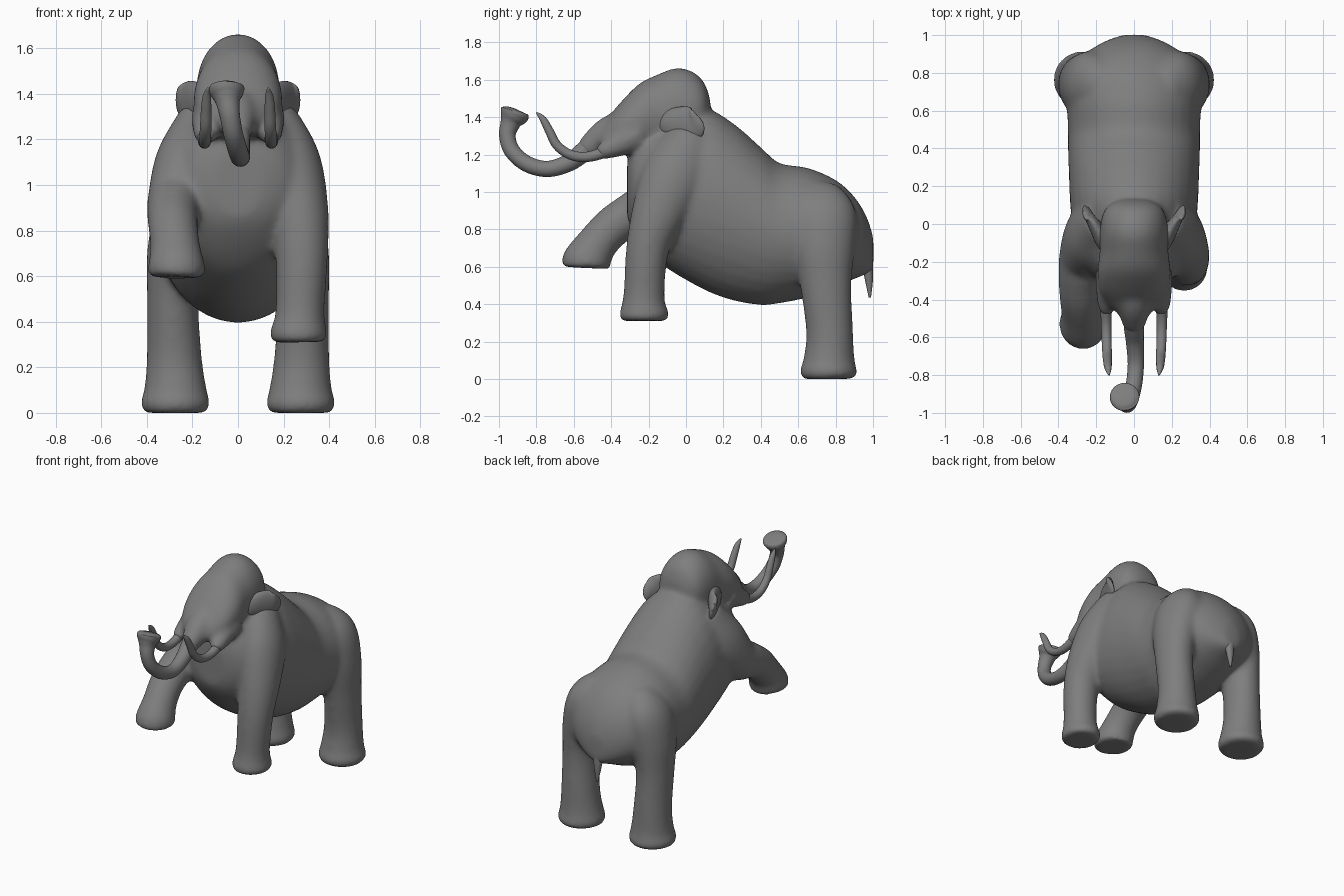
import bpy, bmesh, math
from mathutils import Vector

# Dark grey skin
GREY = bpy.data.materials.new("dark_grey")
GREY.diffuse_color = (.21, .21, .21, 1)


def spline(p, n):
    """Catmull-Rom resampling of tuples of any length."""
    q = [p[0]] + list(p) + [p[-1]]
    out = []
    for i in range(1, len(q) - 2):
        a, b, c, d = q[i - 1:i + 3]
        for k in range(n):
            t = k / n
            out.append([0.5 * (2 * B + (C - A) * t + (2 * A - 5 * B + 4 * C - D) * t * t
                               + (3 * B - A - 3 * C + D) * t ** 3)
                        for A, B, C, D in zip(a, b, c, d)])
    return out + [list(p[-1])]


def tube(bm, pts, axis=None, sides=32, steps=5):
    """Loft ellipses (x, y, z, half width, half depth) along a path."""
    s = spline(pts, steps)
    rings = []
    for i, (x, y, z, a, b) in enumerate(s):
        t = axis or (Vector(s[min(i + 1, len(s) - 1)][:3]) - Vector(s[max(i - 1, 0)][:3]))
        t = t.normalized()
        u = Vector((1, 0, 0))
        u = (u - t * u.dot(t)).normalized()
        v = t.cross(u)
        c = Vector((x, y, z))
        rings.append([bm.verts.new(c + u * a * math.cos(w) + v * b * math.sin(w))
                      for w in (2 * math.pi * k / sides for k in range(sides))])
    for r, q in zip(rings, rings[1:]):
        for k in range(sides):
            m = (k + 1) % sides
            bm.faces.new((r[k], r[m], q[m], q[k]))
    bm.faces.new(rings[0][::-1])
    bm.faces.new(rings[-1])


def along_y(rows):
    """Rows of (y, bottom z, top z, half width) to ellipse sections."""
    return [(0, y, (lo + hi) / 2, w, (hi - lo) / 2) for y, lo, hi, w in rows]


def round_path(pts):
    return [(x, y, z, r, r) for x, y, z, r in pts]


def flip(pts, s):
    return [(s * p[0],) + tuple(p[1:]) for p in pts]


def finish(name, bm):
    bmesh.ops.recalc_face_normals(bm, faces=bm.faces)
    for f in bm.faces:
        f.smooth = True
    me = bpy.data.meshes.new(name)
    bm.to_mesh(me)
    bm.free()
    me.materials.append(GREY)
    ob = bpy.data.objects.new(name, me)
    bpy.context.collection.objects.link(ob)
    return ob


def part(name, pts, sides=24):
    bm = bmesh.new()
    tube(bm, pts, sides=sides)
    return finish(name, bm)


bm = bmesh.new()
Y = Vector((0, 1, 0))

# Torso with shoulder hump
tube(bm, along_y([
    (-.315, .86, 1.16, .11), (-.28, .79, 1.25, .215), (-.20, .68, 1.34, .285), (-.10, .59, 1.39, .315),
    (.10, .475, 1.445, .338), (.25, .42, 1.37, .345), (.40, .395, 1.24, .35), (.50, .405, 1.155, .35),
    (.65, .435, 1.13, .355), (.80, .49, 1.065, .335), (.90, .535, .975, .26), (.965, .56, .87, .16),
    (1.002, .58, .76, .055)]), Y)

# Head: dome, face and jaw
tube(bm, along_y([
    (.13, 1.39, 1.50, .07), (.095, 1.30, 1.59, .14), (.035, 1.22, 1.645, .172), (-.05, 1.19, 1.665, .182),
    (-.15, 1.18, 1.63, .182), (-.25, 1.185, 1.58, .195), (-.35, 1.205, 1.48, .182),
    (-.42, 1.215, 1.395, .14), (-.48, 1.225, 1.33, .085)]), Y)

# Trunk root, blended into the face
tube(bm, round_path([(0, -.30, 1.36, .10), (0, -.42, 1.312, .088), (0, -.50, 1.252, .072),
                     (0, -.55, 1.213, .055)]))

# Hind legs
hind = [(.275, .763, 0, .136, .138), (.275, .763, .04, .155, .155), (.275, .765, .10, .138, .138),
        (.28, .768, .25, .121, .126), (.285, .748, .50, .115, .138), (.262, .735, .70, .138, .17),
        (.215, .73, .88, .14, .18), (.13, .71, 1.0, .09, .11)]
for s in (1, -1):
    tube(bm, flip(hind, s))

# Lowered front leg
shoulder = [(.215, -.05, 1.10, .147, .18), (.14, .03, 1.29, .12, .13)]
tube(bm, [(.267, -.225, .31, .115, .122), (.267, -.225, .35, .128, .135), (.272, -.225, .44, .108, .111),
          (.28, -.205, .70, .116, .116), (.265, -.14, .90, .132, .15)] + shoulder)

# Raised front leg
tube(bm, [(-.27, -.537, .595, .118, .126), (-.27, -.53, .63, .128, .132), (-.275, -.475, .725, .11, .11),
          (-.285, -.385, .82, .11, .11), (-.285, -.28, .885, .115, .12),
          (-.265, -.17, .94, .132, .15)] + flip(shoulder, -1))

# Tusk sockets
socket = round_path([(.12, -.25, 1.31, .085), (.133, -.34, 1.265, .072), (.143, -.42, 1.228, .054),
                     (.147, -.47, 1.205, .038)])
for s in (1, -1):
    tube(bm, flip(socket, s))

# Fuse the parts into one smooth skin
body = finish("animal_body", bm)
m = body.modifiers.new("fuse", 'REMESH')
m.mode = 'VOXEL'
m.voxel_size = .012
m.use_smooth_shade = True
m = body.modifiers.new("soften", 'SMOOTH')
m.factor = .5
m.iterations = 34

# Trunk with flared, rounded tip
part("trunk", round_path([
    (0, -.44, 1.295, .05), (0, -.49, 1.26, .056), (0, -.55, 1.212, .053), (.005, -.63, 1.155, .047),
    (.01, -.74, 1.123, .043), (.0, -.85, 1.15, .043), (-.02, -.93, 1.22, .043),
    (-.035, -.955, 1.30, .044), (-.045, -.94, 1.365, .053), (-.048, -.925, 1.40, .072),
    (-.05, -.914, 1.424, .078), (-.05, -.909, 1.438, .06), (-.05, -.907, 1.443, .005)]))

# Tail
part("tail", [(0, .93, .80, .05, .03), (0, .965, .69, .042, .034), (0, .972, .60, .034, .028),
              (0, .979, .52, .022, .02), (0, .983, .435, .006, .006)])

# Tusks and ears
tusk = round_path([(.14, -.38, 1.245, .034), (.147, -.46, 1.205, .03), (.147, -.54, 1.187, .027),
                   (.145, -.62, 1.20, .026), (.142, -.69, 1.25, .025), (.14, -.73, 1.325, .023),
                   (.137, -.765, 1.39, .018), (.132, -.80, 1.425, .004)])
ear = [(.10, -.18, 1.36, .03, .03), (.155, -.10, 1.365, .042, .075), (.20, -.02, 1.365, .036, .092),
       (.235, .035, 1.365, .026, .086), (.257, .065, 1.375, .018, .067), (.267, .082, 1.385, .004, .02)]
for s, side in ((1, "left"), (-1, "right")):
    part("tusk_" + side, flip(tusk, s))
    part("ear_" + side, flip(ear, s))
